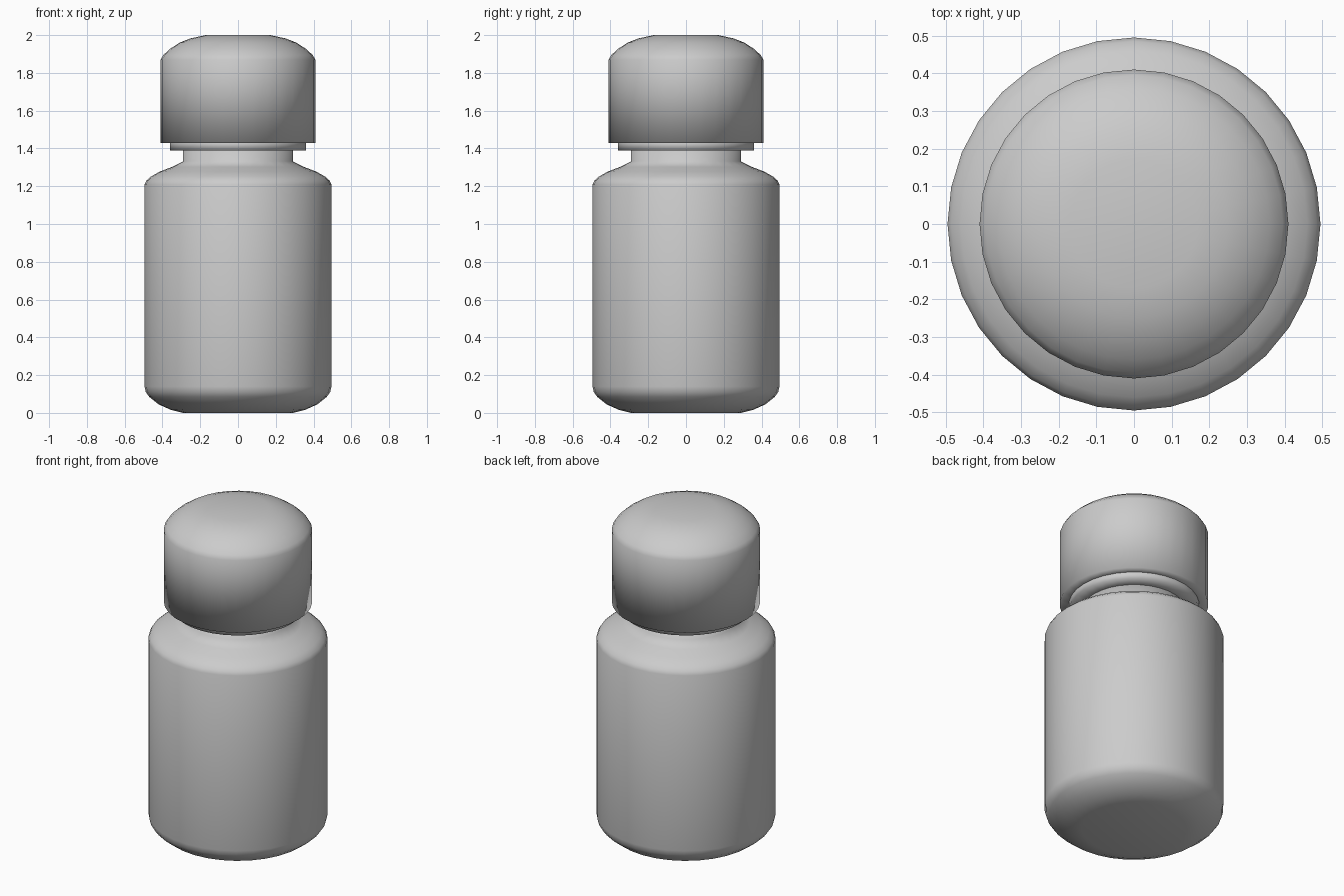
import bpy
import bmesh
from math import cos, sin, tau

cube = bpy.data.objects.get("Cube")
if cube:
    bpy.data.objects.remove(cube, do_unlink=True)

SIDES = 32

grey = bpy.data.materials.new("plain_grey")
grey.use_nodes = True
colour = (0.6, 0.6, 0.6, 1)
grey.diffuse_color = colour
grey.node_tree.nodes["Principled BSDF"].inputs["Base Color"].default_value = colour


def turned(name, profile):
    """Revolve a (radius, height) profile, listed bottom to top, and cap both ends."""
    bm = bmesh.new()
    rings = [[bm.verts.new((r * cos(tau * i / SIDES), r * sin(tau * i / SIDES), z))
              for i in range(SIDES)] for r, z in profile]
    for low, high in zip(rings, rings[1:]):
        for i in range(SIDES):
            j = (i + 1) % SIDES
            bm.faces.new((low[i], low[j], high[j], high[i]))
    bm.faces.new(rings[0][::-1])
    bm.faces.new(rings[-1])
    for face in bm.faces:
        face.smooth = True
    mesh = bpy.data.meshes.new(name)
    bm.to_mesh(mesh)
    bm.free()
    mesh.materials.append(grey)
    obj = bpy.data.objects.new(name, mesh)
    bpy.context.collection.objects.link(obj)
    return obj


# Bottle with rounded base, sloping shoulder and short neck
turned("bottle_body", [
    (0.29, 0), (0.355, 0.016), (0.42, 0.045), (0.47, 0.085), (0.488, 0.11), (0.495, 0.14),
    (0.495, 1.208), (0.485, 1.23), (0.46, 1.252), (0.415, 1.277), (0.35, 1.302),
    (0.29, 1.332), (0.29, 1.41)])

# Thin collar under the lid
turned("neck_collar", [(0.285, 1.39), (0.36, 1.39), (0.36, 1.43), (0.355, 1.44)])

# Domed lid
turned("lid", [
    (0.35, 1.43), (0.41, 1.43), (0.41, 1.87), (0.395, 1.895), (0.36, 1.927),
    (0.31, 1.96), (0.25, 1.983), (0.17, 2.0)])
